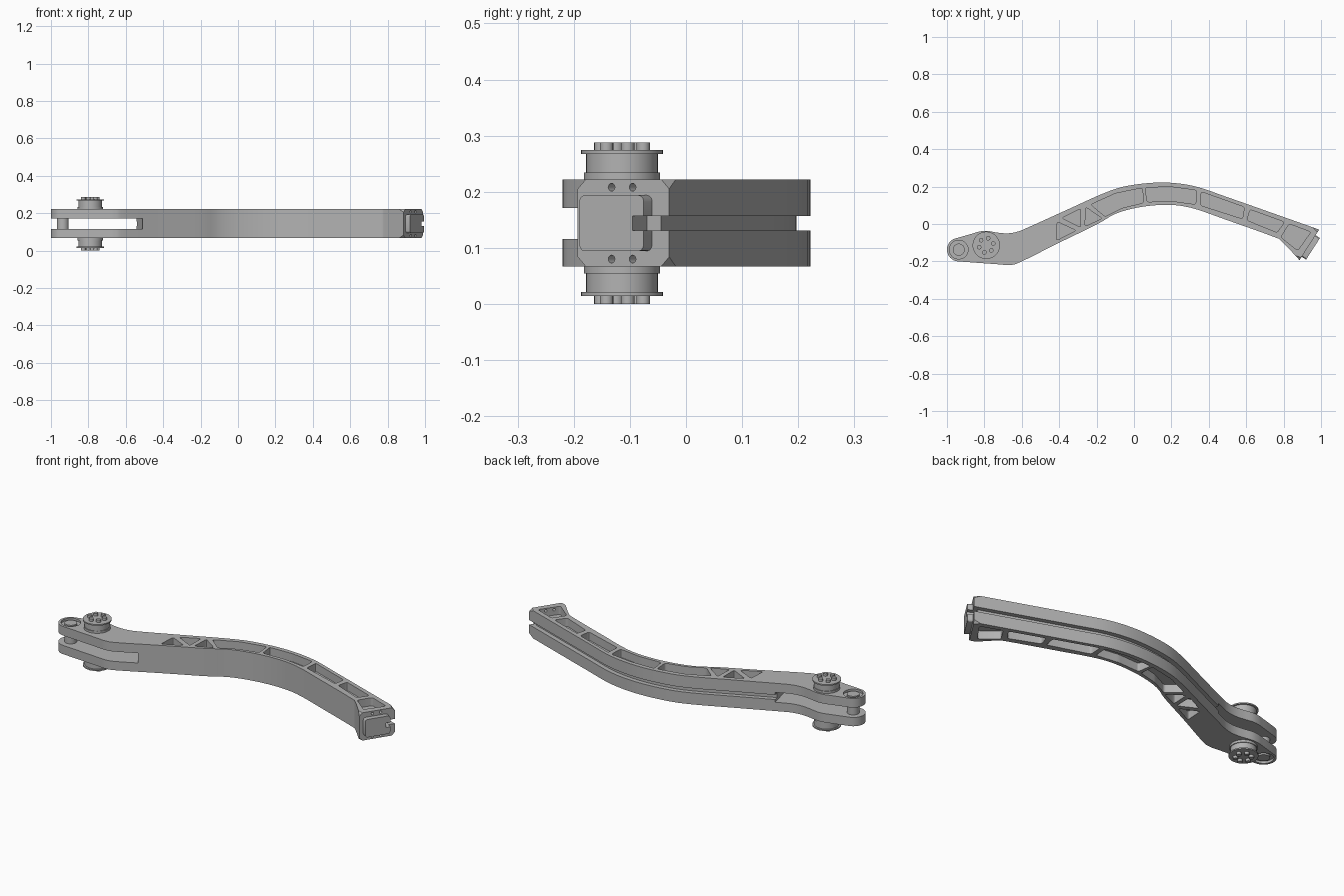
import bpy, bmesh, math
from mathutils import Vector, Matrix

if "Cube" in bpy.data.objects:
    bpy.data.objects.remove(bpy.data.objects["Cube"])

grey = bpy.data.materials.new("machined grey")
grey.use_nodes = True
grey.diffuse_color = (0.45, 0.45, 0.45, 1)
grey.node_tree.nodes["Principled BSDF"].inputs["Base Color"].default_value = (0.45, 0.45, 0.45, 1)

MID, LOW, HIGH = 0.144, 0.067, 0.222


def make(name, bm):
    bmesh.ops.recalc_face_normals(bm, faces=bm.faces)
    mesh = bpy.data.meshes.new(name)
    bm.to_mesh(mesh)
    bm.free()
    mesh.materials.append(grey)
    obj = bpy.data.objects.new(name, mesh)
    bpy.context.collection.objects.link(obj)
    return obj


def prism(name, pts, z0, z1):
    """Extrude a flat outline from z0 to z1."""
    bm = bmesh.new()
    face = bm.faces.new([bm.verts.new((x, y, z0)) for x, y in pts])
    top = bmesh.ops.extrude_face_region(bm, geom=[face])["geom"]
    bmesh.ops.translate(bm, vec=(0, 0, z1 - z0),
                        verts=[v for v in top if isinstance(v, bmesh.types.BMVert)])
    return make(name, bm)


def cylinder(name, x, y, r, z0, z1, sides=40):
    ring = [(x + r * math.cos(math.tau * i / sides), y + r * math.sin(math.tau * i / sides))
            for i in range(sides)]
    return prism(name, ring, z0, z1)


def smooth(pts, steps=4):
    """Catmull-Rom curve through the points."""
    p = [Vector(q) for q in pts]
    p = [2 * p[0] - p[1]] + p + [2 * p[-1] - p[-2]]
    out = []
    for a, b, c, d in zip(p, p[1:], p[2:], p[3:]):
        for i in range(steps):
            t = i / steps
            out.append(0.5 * (2 * b + (c - a) * t + (2 * a - 5 * b + 4 * c - d) * t * t
                              + (3 * b - a - 3 * c + d) * t ** 3))
    return out + [p[-2]]


def rounded(pts, r=0.012, steps=4):
    """Polygon with its corners rounded off."""
    p = [Vector(q) for q in pts]
    out = []
    for i, b in enumerate(p):
        a = b + (p[i - 1] - b).normalized() * r
        c = b + (p[(i + 1) % len(p)] - b).normalized() * r
        out += [a * (1 - t) ** 2 + b * 2 * t * (1 - t) + c * t * t
                for t in (k / steps for k in range(steps + 1))]
    return out


def cut(target, cutter):
    mod = target.modifiers.new("cut", "BOOLEAN")
    mod.operation, mod.solver, mod.object = "DIFFERENCE", "EXACT", cutter
    bpy.context.view_layer.objects.active = target
    bpy.ops.object.modifier_apply(modifier=mod.name)
    bpy.data.objects.remove(cutter)


# Arm outline: rounded tip, back edge, end face, front edge
tip = Vector((-0.937, -0.137))
end_back, end_front = Vector((0.99, -0.03)), Vector((0.885, -0.193))
back = smooth([(-0.86, -0.05), (-0.825, -0.04), (-0.785, -0.037), (-0.73, -0.046), (-0.68, -0.05),
               (-0.63, -0.043), (-0.57, -0.02), (-0.36, 0.075), (-0.16, 0.165), (-0.03, 0.205),
               (0.15, 0.222), (0.32, 0.203), (0.5, 0.143), (0.75, 0.055), end_back])
front = smooth([(-0.72, -0.216), (-0.66, -0.219), (-0.6, -0.2), (-0.4, -0.1), (-0.2, -0.003),
                (-0.1, 0.054), (0.02, 0.088), (0.16, 0.102), (0.3, 0.088), (0.5, 0.02),
                (0.74, -0.066), (0.79, -0.093), end_front])
arc = [tip + 0.063 * Vector((math.cos(math.radians(a)), math.sin(math.radians(a))))
       for a in range(265, 105, -10)]
arm = prism("arm_body", arc + back + front[::-1], LOW, HIGH)

# Fork slot at the pivot end
cut(arm, prism("slot_cutter", rounded([(-1.1, -0.4), (-0.5, -0.4), (-0.51, -0.15), (-0.545, -0.01),
                                       (-0.545, 0.2), (-1.1, 0.2)], 0.02), 0.116, 0.171))

# Cable groove following the back edge
path = [p for p in back if p.x > -0.62]
path.append(path[-1] + (path[-1] - path[-2]).normalized() * 0.05)
inner, outer = [], []
for i, p in enumerate(path):
    d = (path[min(i + 1, len(path) - 1)] - path[max(i - 1, 0)]).normalized()
    side = Vector((-d.y, d.x))
    inner.append(p - side * 0.025)
    outer.append(p + side * 0.025)
cut(arm, prism("groove_cutter", inner + outer[::-1], MID - 0.013, MID + 0.013))

# Weight-saving pockets, on both top and bottom
pockets = [
    [(-0.41, 0.012), (-0.31, -0.035), (-0.415, -0.088)],
    [(-0.385, 0.032), (-0.285, 0.082), (-0.285, -0.018)],
    [(-0.258, 0.09), (-0.17, 0.03), (-0.262, -0.012)],
    [(-0.23, 0.104), (-0.1, 0.163), (0.045, 0.193), (0.05, 0.113), (-0.06, 0.087), (-0.155, 0.04)],
    [(0.06, 0.195), (0.2, 0.198), (0.335, 0.18), (0.33, 0.105), (0.2, 0.123), (0.07, 0.118)],
    [(0.36, 0.172), (0.59, 0.09), (0.58, 0.028), (0.355, 0.1)],
    [(0.62, 0.077), (0.805, 0.01), (0.765, -0.045), (0.605, 0.02)],
    [(0.83, 0.0), (0.945, -0.043), (0.875, -0.142), (0.785, -0.07)],
]
for outline in pockets:
    for z0, z1 in ((HIGH - 0.045, 0.3), (-0.01, LOW + 0.045)):
        cut(arm, prism("pocket_cutter", rounded(outline), z0, z1))

# End face frame: along the face, and outward from it
along = (end_front - end_back).normalized()
outward = Vector((-along.y, along.x))
width = (end_front - end_back).length


def on_face(t, depth):
    return end_back + along * t * width + outward * depth


# Bolt holes through the end wall
for t in (0.4, 0.63):
    for z in (MID - 0.064, MID + 0.064):
        bm = bmesh.new()
        spot = on_face(t, 0)
        turn = Vector((outward.x, outward.y, 0)).to_track_quat("Z", "Y").to_matrix().to_4x4()
        bmesh.ops.create_cone(bm, cap_ends=True, segments=16, radius1=0.007, radius2=0.007,
                              depth=0.1, matrix=Matrix.Translation((spot.x, spot.y, z)) @ turn)
        cut(arm, make("bolt_cutter", bm))

# Chamfered corners of the end face
for t, s in ((0, 1), (1, -1)):
    for z, s2 in ((LOW, 1), (HIGH, -1)):
        bm = bmesh.new()
        rows = []
        for depth in (-0.05, 0.02):
            size = 0.004 if depth < 0 else 0.022
            tri = [(-0.02, -0.02), (size + 0.02, -0.02), (-0.02, size + 0.02)]
            rows.append([bm.verts.new((*on_face(t + s * u / width, depth), z + s2 * v))
                         for u, v in tri])
        bm.faces.new(rows[0])
        bm.faces.new(rows[1])
        for i in range(3):
            j = (i + 1) % 3
            bm.faces.new((rows[0][i], rows[0][j], rows[1][j], rows[1][i]))
        cut(arm, make("chamfer_cutter", bm))

# Locating plug on the end face, notched in line with the groove
plug = prism("end_plug", [on_face(0.185, -0.005), on_face(0.185, 0.028), on_face(0.89, 0.028),
                          on_face(0.89, -0.005)], MID - 0.05, MID + 0.05)
bm = bmesh.new()
bm.from_mesh(plug.data)
corners = [e for e in bm.edges
           if abs((e.verts[0].co - e.verts[1].co).normalized().dot(Vector((*outward, 0)))) > 0.9]
bmesh.ops.bevel(bm, geom=corners, offset=0.012, segments=3, profile=0.5, affect="EDGES")
bm.to_mesh(plug.data)
bm.free()
for part in (arm, plug):
    cut(part, prism("notch_cutter", [on_face(-0.2, -0.02), on_face(-0.2, 0.05),
                                     on_face(0.31, 0.05), on_face(0.31, -0.02)],
                    MID - 0.013, MID + 0.013))

# Pivot pin with a recessed ring around it
for z0, z1 in ((HIGH - 0.012, 0.3), (-0.01, LOW + 0.012)):
    cut(arm, cylinder("ring_cutter", tip.x, tip.y, 0.05, z0, z1))
parts = [arm, plug, cylinder("pivot_pin", tip.x, tip.y, 0.032, LOW + 0.002, HIGH - 0.002)]

# Stepped rollers with six bolts, above and below
cx, cy = -0.79, -0.114
for label, sign in (("upper", 1), ("lower", -1)):
    for part, r, a, b in (("roller_base", 0.068, 0.076, 0.09), ("roller_drum", 0.064, 0.088, 0.125),
                          ("roller_flange", 0.073, 0.123, 0.13)):
        parts.append(cylinder(f"{label}_{part}", cx, cy, r, *sorted((MID + sign * a, MID + sign * b))))
    for i in range(6):
        a = math.radians(60 * i + 15)
        parts.append(cylinder(f"{label}_roller_bolt", cx + 0.039 * math.cos(a), cy + 0.039 * math.sin(a),
                              0.012, *sorted((MID + sign * 0.128, MID + sign * 0.144)), 16))

# Smooth shading with crisp edges
bpy.ops.object.select_all(action="DESELECT")
for part in parts:
    part.select_set(True)
bpy.context.view_layer.objects.active = arm
bpy.ops.object.shade_smooth_by_angle(angle=math.radians(30))
